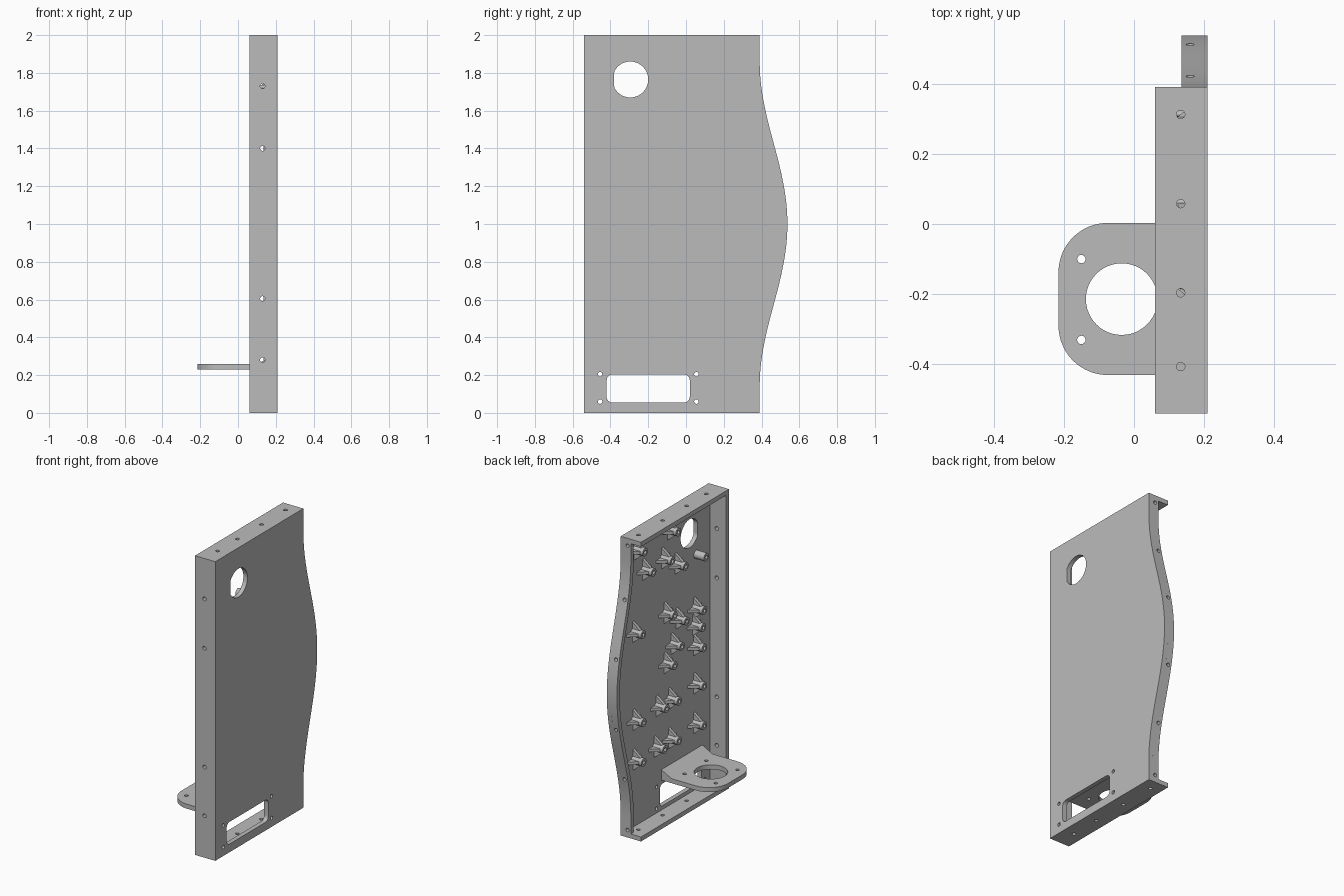
import bpy
import bmesh
import math
from mathutils import Vector

cube = bpy.data.objects.get("Cube")
if cube:
    bpy.data.objects.remove(cube)

grey = bpy.data.materials.new("light grey")
grey.use_nodes = True
grey.diffuse_color = (0.5, 0.5, 0.5, 1)
grey.node_tree.nodes["Principled BSDF"].inputs["Base Color"].default_value = (0.5, 0.5, 0.5, 1)

BACK, FRONT, OPEN, OUTER = 0.39, -0.54, 0.06, 0.21
T = 0.03                      # wall thickness
INNER = OUTER - T             # inner face of the panel


def add_object(name, bm):
    bmesh.ops.recalc_face_normals(bm, faces=bm.faces)
    mesh = bpy.data.meshes.new(name)
    bm.to_mesh(mesh)
    bm.free()
    mesh.materials.append(grey)
    obj = bpy.data.objects.new(name, mesh)
    bpy.context.collection.objects.link(obj)
    return obj


def add_prism(bm, points, axis, start, end):
    """Extrude a 2D outline along an axis (outline uses the other two axes in order)."""
    def place(p, h):
        co = list(p)
        co.insert(axis, h)
        return bm.verts.new(co)
    low = [place(p, start) for p in points]
    high = [place(p, end) for p in points]
    bm.faces.new(low)
    bm.faces.new(high)
    for i in range(len(low)):
        j = (i + 1) % len(low)
        bm.faces.new((low[i], low[j], high[j], high[i]))


def prism(name, points, axis, start, end):
    bm = bmesh.new()
    add_prism(bm, points, axis, start, end)
    return add_object(name, bm)


def circle(a, b, r, n=24):
    return [(a + r * math.cos(2 * math.pi * i / n), b + r * math.sin(2 * math.pi * i / n))
            for i in range(n)]


def rectangle(a0, a1, b0, b1):
    return [(a0, b0), (a1, b0), (a1, b1), (a0, b1)]


def rounded(a0, a1, b0, b1, radii, n=10):
    """Rectangle with one radius per corner: low-low, high-low, high-high, low-high."""
    pts = []
    corners = [(a0, b0, 1, 1), (a1, b0, -1, 1), (a1, b1, -1, -1), (a0, b1, 1, -1)]
    for k, ((a, b, sa, sb), r) in enumerate(zip(corners, radii)):
        if r == 0:
            pts.append((a, b))
            continue
        for i in range(n + 1):
            ang = math.pi * (1 + k / 2 + i / n / 2)
            pts.append((a + sa * r + r * math.cos(ang), b + sb * r + r * math.sin(ang)))
    return pts


def cut(obj, outlines, axis, start, end):
    """Cut several outlines straight through an object."""
    bm = bmesh.new()
    for outline in outlines:
        add_prism(bm, outline, axis, start, end)
    cutter = add_object("cutter", bm)
    cutter.hide_render = True
    mod = obj.modifiers.new("holes", 'BOOLEAN')
    mod.object = cutter
    mod.operation = 'DIFFERENCE'
    mod.solver = 'EXACT'
    graph = bpy.context.evaluated_depsgraph_get()
    mesh = bpy.data.meshes.new_from_object(obj.evaluated_get(graph))
    obj.modifiers.clear()
    obj.data = mesh
    bpy.data.objects.remove(cutter)


def bulge(z):
    u = min(abs(z - 1) / 0.86, 1)
    return BACK + 0.147 * (1 + math.cos(math.pi * u)) / 2


# Side panel with curved back edge, port, window and screw holes
STEPS = 56
heights = [2 * i / STEPS for i in range(STEPS + 1)]
panel = prism("side_panel", [(FRONT, 2), (FRONT, 0)] + [(bulge(z), z) for z in heights],
              0, INNER, OUTER)
port = [(max(a, -0.38), b) for a, b in circle(-0.295, 1.765, 0.095, 48)]
window = rounded(-0.42, 0.02, 0.055, 0.203, [0.03] * 4)
screws = [circle(y, z, 0.012, 16) for y in (-0.455, 0.055) for z in (0.06, 0.205)]
cut(panel, [port, window] + screws, 0, INNER - 0.02, OUTER + 0.02)

# Bottom and top walls
for name, z in (("bottom_wall", 0), ("top_wall", 2 - T)):
    wall = prism(name, rectangle(OPEN, INNER, FRONT, BACK), 2, z, z + T)
    cut(wall, [circle(0.133, y, 0.012, 16) for y in (0.312, 0.058, -0.196, -0.406)],
        2, z - 0.02, z + T + 0.02)

# Front wall
front = prism("front_wall", rectangle(OPEN, INNER, T, 2 - T), 1, FRONT, FRONT + T)
cut(front, [circle(0.13, z, 0.013, 16) for z in (0.28, 0.605, 1.4, 1.73)],
    1, FRONT - 0.02, FRONT + T + 0.02)

# Curved back wall, half as deep as the others
inside = [T + (2 - 2 * T) * i / STEPS for i in range(STEPS + 1)]
outline = [(bulge(z), z) for z in inside] + [(bulge(z) - T, z) for z in reversed(inside)]
back = prism("curved_back_wall", outline, 0, 0.135, INNER)
cut(back, [circle(0.16, z, 0.012, 16) for z in (0.05, 0.4, 0.765, 1.235, 1.6, 1.95)],
    1, 0.3, 0.6)

# Shelf bracket with a large round opening
shelf = prism("shelf_bracket", rounded(-0.215, INNER, -0.43, 0.003, [0.14, 0, 0, 0.14], 16),
              2, 0.23, 0.26)
shelf_holes = [circle(x, y, 0.012, 16) for x in (-0.15, 0.08) for y in (-0.33, -0.1)]
cut(shelf, [circle(-0.035, -0.214, 0.102, 48)] + shelf_holes, 2, 0.2, 0.3)
prism("shelf_gusset", [(INNER, 0.26), (INNER, 0.3), (INNER - 0.075, 0.26)], 1, -0.43, 0.003)

# Standoffs: hollow posts with four triangular fins
POST, BORE, REACH, TIP = 0.027, 0.012, 0.07, 0.105


def standoff(name, y, z, finned=True):
    bm = bmesh.new()
    n = 16
    rings = []
    for r, x in ((POST, INNER), (POST, TIP), (BORE, TIP), (BORE, INNER - 0.01)):
        rings.append([bm.verts.new((x, a, b)) for a, b in circle(y, z, r, n)])
    for r0, r1 in zip(rings, rings[1:]):
        for i in range(n):
            j = (i + 1) % n
            bm.faces.new((r0[i], r0[j], r1[j], r1[i]))
    bm.faces.new(rings[-1])
    for k in range(4 if finned else 0):
        ang = k * math.pi / 2
        out = Vector((0, math.cos(ang), math.sin(ang)))
        side = Vector((0, -math.sin(ang), math.cos(ang))) * 0.01
        centre = Vector((0, y, z))
        shape = [(INNER, POST - 0.005), (INNER, REACH), (TIP + 0.015, POST - 0.005)]
        tris = [[bm.verts.new(centre + out * r + side * s + Vector((x, 0, 0))) for x, r in shape]
                for s in (-1, 1)]
        for tri in tris:
            bm.faces.new(tri)
        for i in range(3):
            j = (i + 1) % 3
            bm.faces.new((tris[0][i], tris[0][j], tris[1][j], tris[1][i]))
    add_object(name, bm)


rows = {1.88: (0.28, -0.07), 1.71: (0.19, -0.01), 1.62: (-0.15,), 1.335: (0.3, -0.035),
        1.25: (-0.16, -0.345), 1.14: (-0.335,), 1.1: (-0.11,), 1.0: (-0.035, -0.345),
        0.745: (0.295, 0.05, -0.08, -0.345), 0.48: (0.295, 0.07, -0.08, -0.345)}
for z, columns in rows.items():
    for y in columns:
        standoff("standoff", y, z)
standoff("plain_standoff", -0.365, 1.6, finned=False)

# Smooth shading on curved surfaces, keeping edges sharp
bpy.ops.object.select_all(action='DESELECT')
for obj in bpy.context.collection.objects:
    if obj.type == 'MESH':
        obj.select_set(True)
        bpy.context.view_layer.objects.active = obj
bpy.ops.object.shade_smooth_by_angle(angle=math.radians(30))
